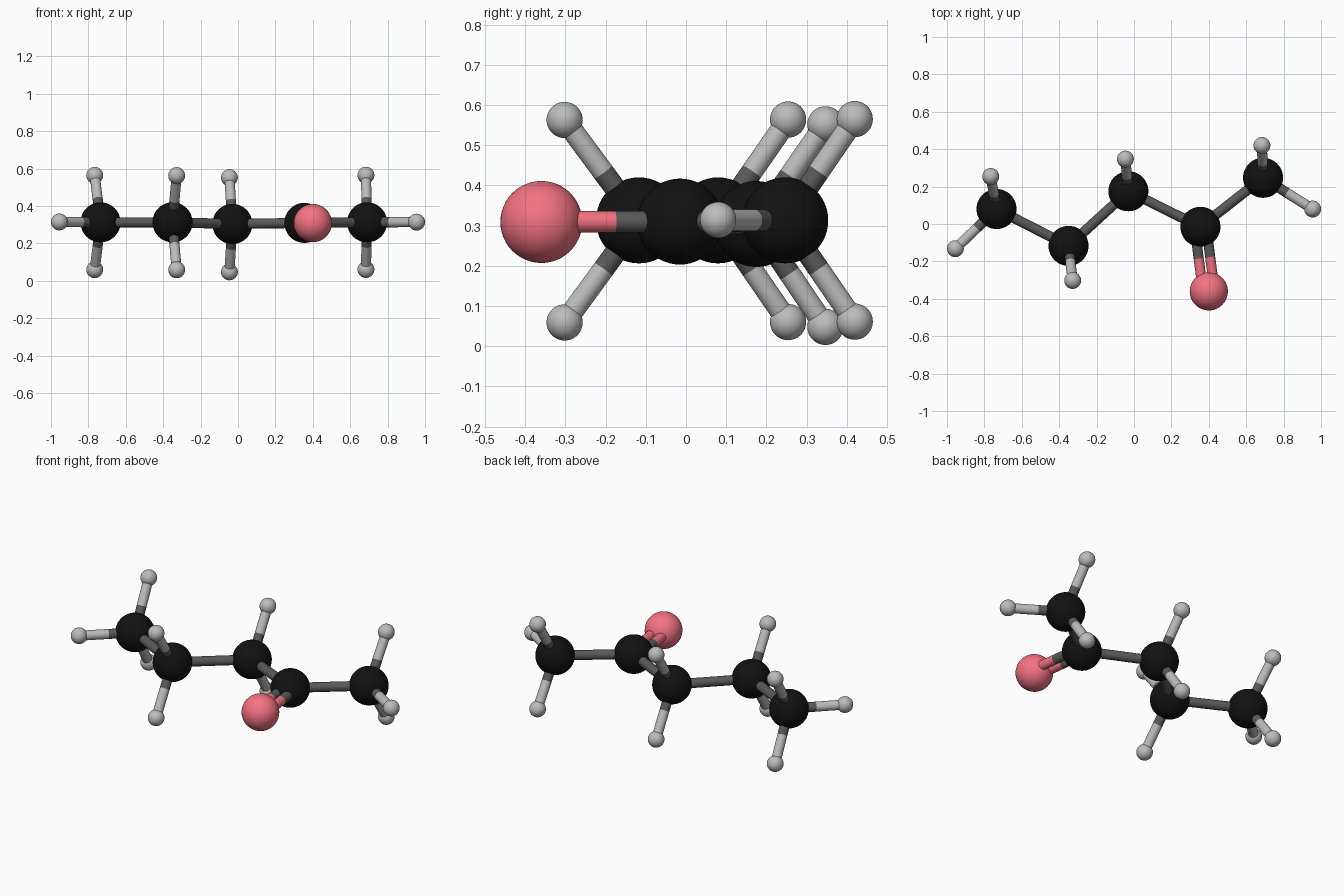
import bpy
from mathutils import Vector

if "Cube" in bpy.data.objects:
    bpy.data.objects.remove(bpy.data.objects["Cube"])

BOND_R = 0.027


def material(name, rgb):
    m = bpy.data.materials.new(name)
    m.diffuse_color = (*rgb, 1)
    m.use_nodes = True
    m.node_tree.nodes["Principled BSDF"].inputs["Base Color"].default_value = m.diffuse_color
    return m


BLACK = material("black", (0.006, 0.006, 0.006))
DARK = material("dark_grey", (0.1, 0.1, 0.1))
LIGHT = material("light_grey", (0.5, 0.5, 0.5))
RED = material("red", (0.9, 0.17, 0.22))


def finish(name, mat):
    ob = bpy.context.object
    ob.name = name
    ob.data.materials.append(mat)
    bpy.ops.object.shade_smooth_by_angle()


def ball(name, p, r, mat):
    bpy.ops.mesh.primitive_uv_sphere_add(segments=48, ring_count=24, radius=r, location=p)
    finish(name, mat)


def rod(name, a, b, mat):
    d = b - a
    bpy.ops.mesh.primitive_cylinder_add(vertices=32, radius=BOND_R, depth=d.length,
                                        location=(a + b) / 2,
                                        rotation=d.to_track_quat('Z', 'Y').to_euler())
    finish(name, mat)


def split_bond(name, a, b, mat, shift=Vector((0, 0, 0))):
    a, b = a + shift, b + shift
    mid = a.lerp(b, 0.48)
    rod(name + "_inner", a, mid, DARK)
    rod(name + "_outer", mid, b, mat)


# Carbon chain
carbons = [Vector(p) for p in [(-0.735, 0.08, 0.313), (-0.35, -0.117, 0.313),
                               (-0.03, 0.175, 0.304), (0.355, -0.015, 0.31),
                               (0.69, 0.247, 0.313)]]
for i, c in enumerate(carbons):
    ball(f"carbon_{i}", c, 0.107, BLACK)
for i in range(4):
    rod(f"chain_bond_{i}", carbons[i], carbons[i + 1], DARK)

# Oxygen with its double bond
oxygen = Vector((0.4, -0.36, 0.309))
ball("oxygen", oxygen, 0.102, RED)
side = (oxygen - carbons[3]).cross(Vector((0, 0, 1))).normalized() * 0.031
for k, s in enumerate((-1, 1)):
    split_bond(f"double_bond_{k}", carbons[3], oxygen, RED, side * s)

# Hydrogens: upper/lower pairs (carbon, x, y, centre z), then the two end ones
hydrogens = []
for i, x, y, z in [(0, -0.766, 0.254, 0.312), (1, -0.328, -0.302, 0.311),
                   (2, -0.046, 0.347, 0.3), (4, 0.684, 0.42, 0.313)]:
    hydrogens += [(i, x, y, z + 0.252), (i, x, y, z - 0.252)]
hydrogens += [(0, -0.955, -0.132, 0.315), (4, 0.955, 0.08, 0.314)]
for k, (i, *p) in enumerate(hydrogens):
    ball(f"hydrogen_{k}", p, 0.045, LIGHT)
    split_bond(f"hydrogen_bond_{k}", carbons[i], Vector(p), LIGHT)
